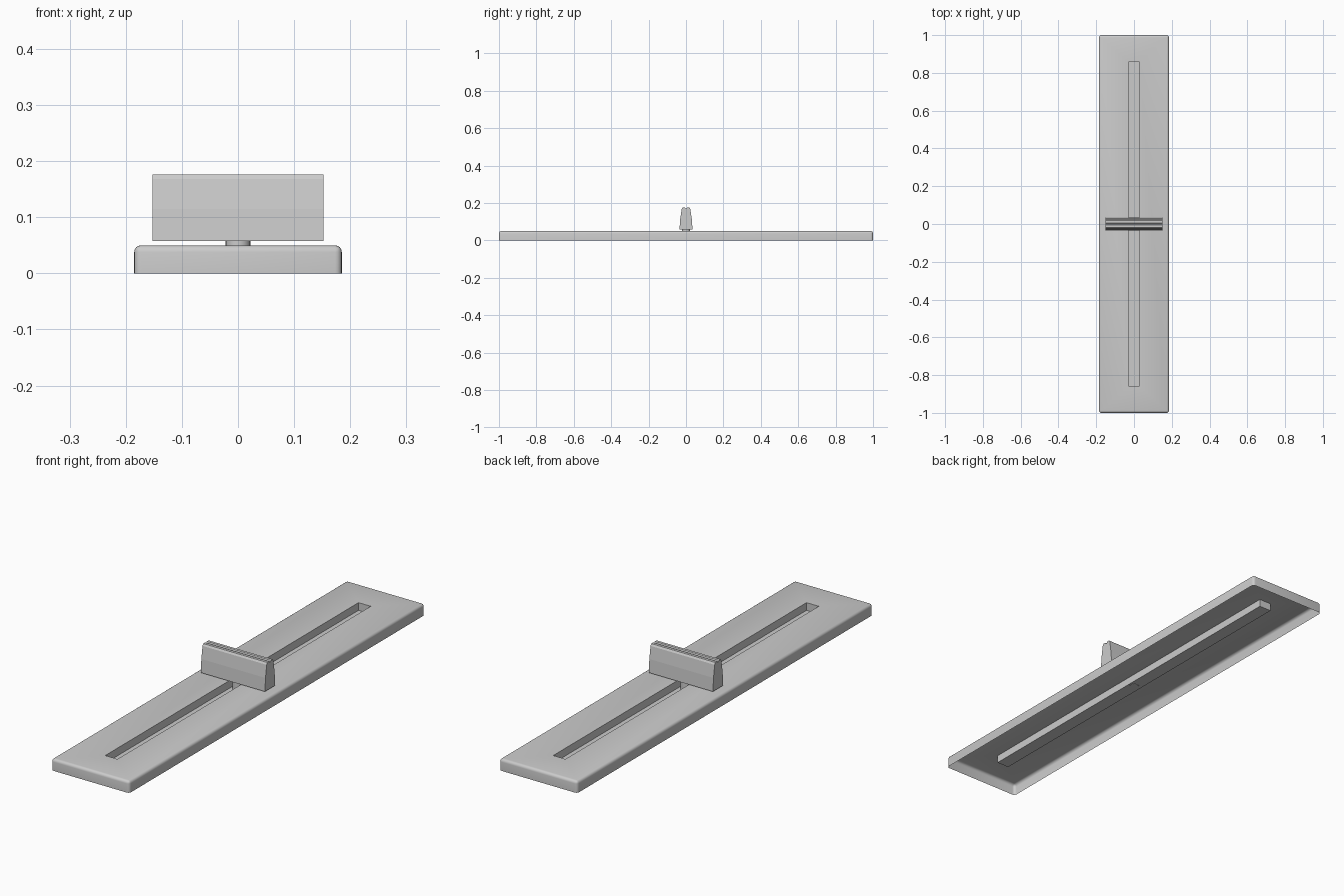
import bpy, bmesh

if "Cube" in bpy.data.objects:
    bpy.data.objects.remove(bpy.data.objects["Cube"])


def finish(bm, name, smooth_angle=None):
    bmesh.ops.recalc_face_normals(bm, faces=bm.faces)
    mesh = bpy.data.meshes.new(name)
    bm.to_mesh(mesh)
    bm.free()
    obj = bpy.data.objects.new(name, mesh)
    bpy.context.collection.objects.link(obj)
    if smooth_angle:
        bpy.ops.object.select_all(action='DESELECT')
        obj.select_set(True)
        bpy.context.view_layer.objects.active = obj
        bpy.ops.object.shade_smooth_by_angle(angle=smooth_angle)
    return obj


# Base plate: open-bottomed shell with rounded top and corner edges
HX, HY, H = 0.185, 1.0, 0.05
SLOT_X, SLOT_Y, FLOOR = 0.029, 0.857, 0.017
bm = bmesh.new()
bmesh.ops.create_cube(bm, size=1)
for v in bm.verts:
    v.co = (v.co.x * 2 * HX, v.co.y * 2 * HY, (v.co.z + 0.5) * H)
rounded = [e for e in bm.edges if any(v.co.z > H / 2 for v in e.verts)]
bmesh.ops.bevel(bm, geom=rounded, offset=0.012, segments=4, profile=0.5,
                affect='EDGES')
bm.normal_update()
bottom = [f for f in bm.faces if f.normal.z < -0.9]
bmesh.ops.delete(bm, geom=bottom, context='FACES')

# Slot: inset the top face, then sink it to form a closed trough
top = max(bm.faces, key=lambda f: f.normal.z * f.calc_area())
bmesh.ops.inset_region(bm, faces=[top], thickness=0.02)
for v in top.verts:
    v.co.x = SLOT_X if v.co.x > 0 else -SLOT_X
    v.co.y = SLOT_Y if v.co.y > 0 else -SLOT_Y
rim = list(top.edges)
walls = bmesh.ops.extrude_face_region(bm, geom=[top])["geom"]
for v in walls:
    if isinstance(v, bmesh.types.BMVert):
        v.co.z = FLOOR
if top.is_valid and all(abs(v.co.z - H) < 1e-5 for v in top.verts):
    bmesh.ops.delete(bm, geom=[top], context='FACES_ONLY')
# Keep the shell normals pointing outward and up
mesh_name = "base_plate"
finish(bm, mesh_name, 0.6)

# Knob: tapered profile with a fine groove along its top, extruded along x
half = [(0.035, 0.058), (0.031, 0.115), (0.023, 0.168), (0.018, 0.176),
        (0.006, 0.176), (0.003, 0.171)]
profile = half + [(-y, z) for y, z in reversed(half)]
bm = bmesh.new()
face = bm.faces.new([bm.verts.new((-0.152, y, z)) for y, z in profile])
ext = bmesh.ops.extrude_face_region(bm, geom=[face])["geom"]
bmesh.ops.translate(bm, vec=(0.304, 0, 0),
                    verts=[g for g in ext if isinstance(g, bmesh.types.BMVert)])
finish(bm, "slider_knob")

# Stem: short pin joining the knob to the slot
bm = bmesh.new()
bmesh.ops.create_cone(bm, cap_ends=True, segments=24, radius1=0.022,
                      radius2=0.022, depth=0.044)
bmesh.ops.translate(bm, vec=(0, 0, 0.038), verts=bm.verts)
finish(bm, "slider_stem", 0.6)
